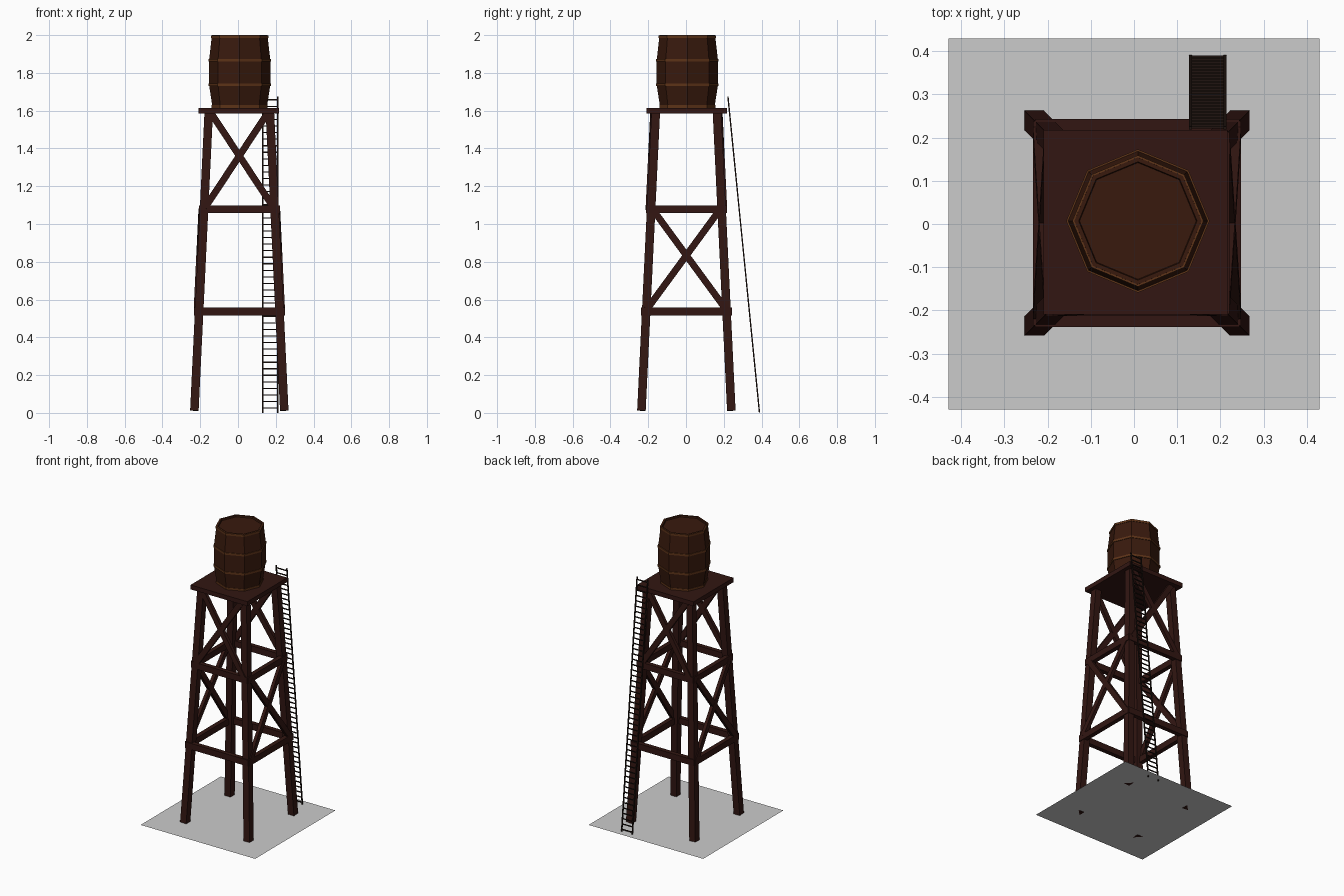
import bpy, bmesh, math
from mathutils import Vector

if "Cube" in bpy.data.objects:
    bpy.data.objects.remove(bpy.data.objects["Cube"])

CX, CY = 0.007, 0.002          # tower axis
Z0, Z1 = 0.012, 1.59           # leg foot and head heights


def material(name, rgb):
    m = bpy.data.materials.new(name)
    m.diffuse_color = (*rgb, 1)
    m.use_nodes = True
    m.node_tree.nodes["Principled BSDF"].inputs["Base Color"].default_value = m.diffuse_color
    return m


WOOD = material("dark_wood", (0.032, 0.008, 0.006))
STAVE = material("barrel_wood", (0.04, 0.010, 0.004))
BAND = material("rusty_band", (0.11, 0.033, 0.009))
DARK = material("ladder_wood", (0.014, 0.007, 0.005))


def make_object(name, bm, mat=None):
    bmesh.ops.recalc_face_normals(bm, faces=bm.faces)
    me = bpy.data.meshes.new(name)
    bm.to_mesh(me)
    bm.free()
    if mat:
        me.materials.append(mat)
    ob = bpy.data.objects.new(name, me)
    bpy.context.collection.objects.link(ob)
    return ob


def add_beam(bm, a, b, width, depth, normal):
    """Box from a to b; depth is measured along normal."""
    a, b = Vector(a), Vector(b)
    d = (b - a).normalized()
    s = d.cross(Vector(normal)).normalized()
    n = s.cross(d)
    rings = []
    for p in (a, b):
        rings.append([bm.verts.new(p + s * i * width / 2 + n * j * depth / 2)
                      for i, j in ((-1, -1), (1, -1), (1, 1), (-1, 1))])
    for r in rings:
        bm.faces.new(r)
    for k in range(4):
        l = (k + 1) % 4
        bm.faces.new((rings[0][k], rings[0][l], rings[1][l], rings[1][k]))


def beam(name, *args, mat=WOOD):
    bm = bmesh.new()
    add_beam(bm, *args)
    return make_object(name, bm, mat)


def half(z):
    """Distance of a leg's centre line from the tower axis."""
    return 0.238 - 0.076 * (z - Z0) / (Z1 - Z0)


def side_point(side, u, out, z):
    """Point on a tower side: u runs along the side, out away from it."""
    x, y = {"front": (u, -out), "right": (out, u),
            "back": (-u, out), "left": (-out, -u)}[side]
    return (CX + x, CY + y, z)


NORMALS = {"front": (0, -1, 0), "right": (1, 0, 0),
           "back": (0, 1, 0), "left": (-1, 0, 0)}

# ground slab (single sheet under the legs)
bm = bmesh.new()
bmesh.ops.create_grid(bm, x_segments=1, y_segments=1, size=0.43)
base = make_object("base_sheet", bm)
base.location.z = 0.012

# four leaning legs
for sx, nx in ((-1, "left"), (1, "right")):
    for sy, ny in ((-1, "front"), (1, "back")):
        h0, h1 = half(Z0), half(Z1)
        beam(f"leg_{ny}_{nx}", (CX + sx * h0, CY + sy * h0, Z0),
             (CX + sx * h1, CY + sy * h1, Z1), 0.045, 0.045, (0, 1, 0))

# horizontal ties and crossed braces on each side
for side, n in NORMALS.items():
    for label, z in (("lower", 0.536), ("upper", 1.078)):
        h = half(z)
        beam(f"{label}_tie_{side}", side_point(side, -h - 0.024, h + 0.013, z),
             side_point(side, h + 0.024, h + 0.013, z), 0.042, 0.03, n)
    za, zb = (1.085, 1.585) if side in ("front", "back") else (0.55, 1.07)
    for k, s in enumerate((-1, 1)):
        beam(f"cross_brace_{side}_{k + 1}",
             side_point(side, s * (half(za) - 0.004), half(za) + 0.018, za),
             side_point(side, -s * (half(zb) - 0.014), half(zb) + 0.018, zb),
             0.036, 0.022, n)

# platform
beam("platform", (0.004, 0.004, 1.585), (0.004, 0.004, 1.615),
     0.426, 0.428, (0, 1, 0))


def lathe(name, profile, mat, closed=False, sides=8):
    """Revolve (radius, z) points about the barrel axis."""
    bm = bmesh.new()
    rings = []
    for r, z in profile:
        rings.append([bm.verts.new((r * math.cos(2 * math.pi * i / sides),
                                    r * math.sin(2 * math.pi * i / sides), z))
                      for i in range(sides)])
    pairs = list(zip(rings, rings[1:]))
    if closed:
        pairs.append((rings[-1], rings[0]))
    else:
        bm.faces.new(rings[0])
        bm.faces.new(rings[-1])
    for lo, hi in pairs:
        for i in range(sides):
            j = (i + 1) % sides
            bm.faces.new((lo[i], lo[j], hi[j], hi[i]))
    ob = make_object(name, bm, mat)
    ob.location = (0.009, 0.007, 0)
    return ob


# barrel tank with a slightly sunken lid
lathe("barrel", [(0.143, 1.612), (0.162, 1.735), (0.162, 1.868), (0.147, 2.0),
                 (0.137, 2.0), (0.135, 1.99)], STAVE)

# barrel hoops
for k, (r, z) in enumerate(((0.144, 1.622), (0.162, 1.737),
                            (0.162, 1.866), (0.148, 1.992))):
    lathe(f"barrel_hoop_{k + 1}",
          [(r - 0.008, z - 0.007), (r + 0.004, z - 0.007),
           (r + 0.004, z + 0.007), (r - 0.008, z + 0.007)], BAND, closed=True)

# ladder rails leaning on the back edge of the platform
foot, head = Vector((0, 0.389, 0.001)), Vector((0, 0.222, 1.675))
for name, x in (("left", 0.131), ("right", 0.211)):
    off = Vector((x, 0, 0))
    beam(f"ladder_rail_{name}", foot + off, head + off, 0.007, 0.007,
         (0, 1, 0), mat=DARK)

# ladder rungs
bm = bmesh.new()
for i in range(48):
    p = foot.lerp(head, (i + 0.7) / 48.2)
    add_beam(bm, p + Vector((0.131, 0, 0)), p + Vector((0.211, 0, 0)),
             0.006, 0.006, (0, 1, 0))
make_object("ladder_rungs", bm, DARK)
